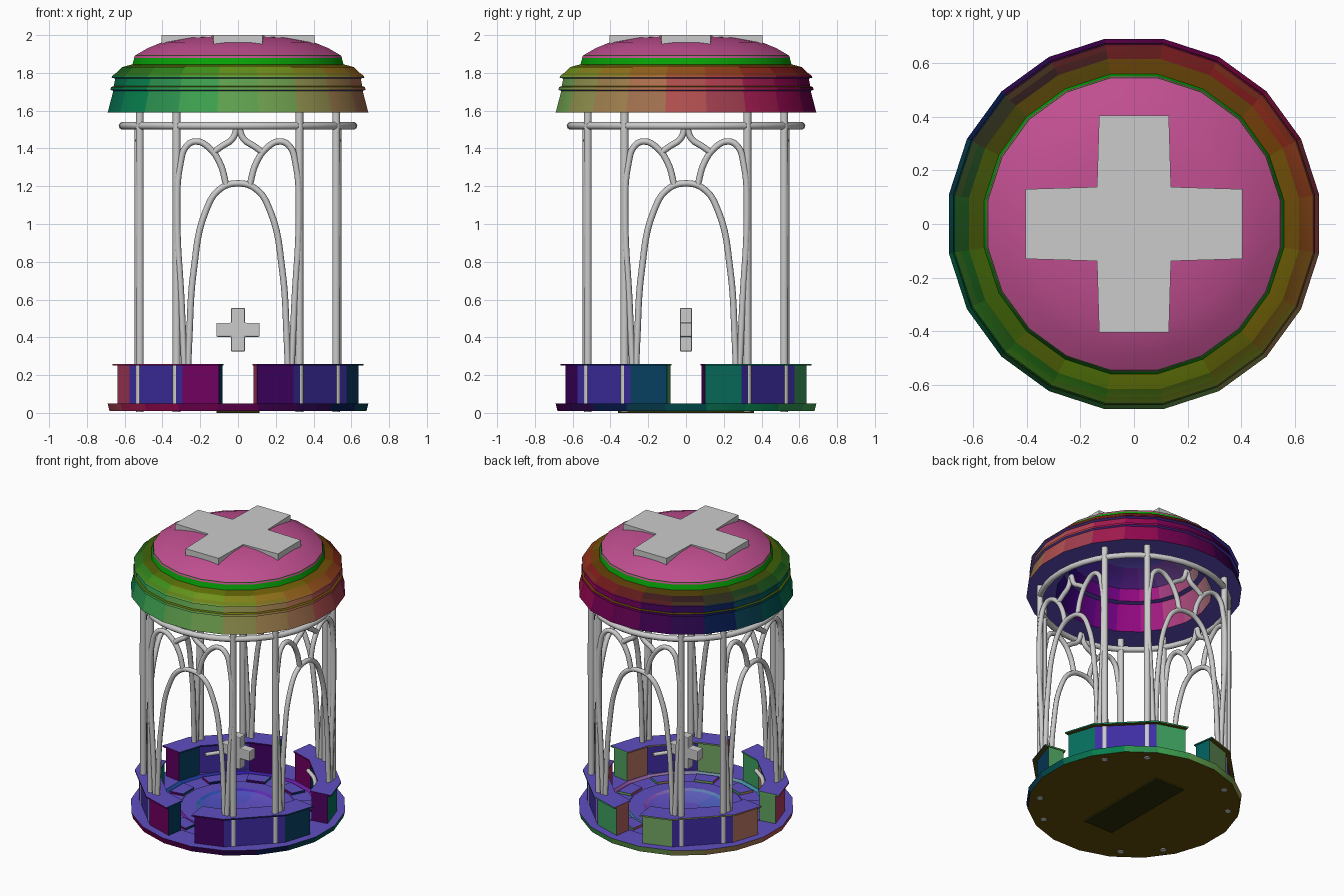
import bpy, bmesh, math
from mathutils import Matrix

if "Cube" in bpy.data.objects:
    bpy.data.objects.remove(bpy.data.objects["Cube"])

N = 20                                  # sides of the round parts
HALF = math.pi / N                      # flat sides face the axes
mats = {}


def material(rgb):
    key = tuple(round(max(0.01, min(1, c)) * 16) / 16 for c in rgb)
    if key not in mats:
        m = bpy.data.materials.new("paint_%d" % len(mats))
        m.diffuse_color = (*[max(c, 0.02) ** 2.2 for c in key], 1)
        m.use_nodes = True
        m.node_tree.nodes["Principled BSDF"].inputs["Base Color"].default_value = m.diffuse_color
        mats[key] = m
    return mats[key]


def paint(ob, rgb=None):
    """One plain colour, or a colour that follows the facing direction."""
    if rgb:
        ob.data.materials.append(material(rgb))
        return
    slots = {}
    for p in ob.data.polygons:
        n = p.normal
        m = material((0.35 - 0.33 * n.x, 0.33 + 0.33 * n.y, 0.4 + 0.35 * n.z))
        if m.name not in slots:
            slots[m.name] = len(slots)
            ob.data.materials.append(m)
        p.material_index = slots[m.name]


def finish(name, bm, smooth=False):
    bmesh.ops.remove_doubles(bm, verts=bm.verts, dist=1e-5)
    bmesh.ops.recalc_face_normals(bm, faces=bm.faces)
    me = bpy.data.meshes.new(name)
    bm.to_mesh(me)
    bm.free()
    ob = bpy.data.objects.new(name, me)
    bpy.context.collection.objects.link(ob)
    if smooth:
        bpy.ops.object.select_all(action='DESELECT')
        ob.select_set(True)
        bpy.context.view_layer.objects.active = ob
        bpy.ops.object.shade_smooth_by_angle(angle=math.radians(25))
    return ob


def lathe(name, profile, smooth=True):
    bm = bmesh.new()
    k = 1 / math.cos(HALF)
    vs = [bm.verts.new((r * k * math.cos(HALF), r * k * math.sin(HALF), z)) for r, z in profile]
    es = [bm.edges.new(p) for p in zip(vs, vs[1:])]
    bmesh.ops.spin(bm, geom=vs + es, axis=(0, 0, 1), cent=(0, 0, 0),
                   angle=2 * math.pi, steps=N, use_duplicate=False)
    return finish(name, bm, smooth)


def prism(name, pts, z0, z1):
    bm = bmesh.new()
    f = bm.faces.new([bm.verts.new((x, y, z0)) for x, y in pts])
    ext = bmesh.ops.extrude_face_region(bm, geom=[f])
    bmesh.ops.translate(bm, vec=(0, 0, z1 - z0),
                        verts=[v for v in ext["geom"] if isinstance(v, bmesh.types.BMVert)])
    return finish(name, bm)


def sector(r0, r1, degs):
    pol = lambda r, a: (r * math.cos(math.radians(a)), r * math.sin(math.radians(a)))
    return [pol(r1, a) for a in degs] + [pol(r0, a) for a in reversed(degs)]


def tubes(name, paths, radius):
    cu = bpy.data.curves.new(name, 'CURVE')
    cu.dimensions = '3D'
    cu.bevel_depth, cu.bevel_resolution, cu.resolution_u = radius, 2, 6
    cu.use_fill_caps = True
    for pts in paths:
        s = cu.splines.new('BEZIER')
        s.bezier_points.add(len(pts) - 1)
        for b, p in zip(s.bezier_points, pts):
            b.co = p
            b.handle_left_type = b.handle_right_type = 'AUTO'
    ob = bpy.data.objects.new(name, cu)
    bpy.context.collection.objects.link(ob)
    return ob


def cross_outline(reach, inner, outer):
    pts = []
    for k in range(4):
        c, s = round(math.cos(k * math.pi / 2)), round(math.sin(k * math.pi / 2))
        for x, y in ((inner, -inner), (reach, -outer), (reach, outer)):
            pts.append((x * c - y * s, x * s + y * c))
    return pts


# Base with sunken floor rings, and the plate under it
paint(lathe("base", [(0, .01), (.68, .01), (.69, .05), (.52, .05), (.505, .035), (.38, .035),
                     (.37, .045), (.27, .045), (.25, .035), (.11, .018), (0, .018)]))
paint(prism("base_plate", [(-.115, -.36), (.115, -.36), (.115, .36), (-.115, .36)], 0, .012),
      (.2, .17, .05))
for i in range(10):
    a = i * 36
    paint(prism("floor_tile", sector(.395, .49, (a - 9, a + 9)), .03, .05))

# Low walls: a flat panel between two posts in each quadrant, with caps
for q in range(4):
    a = q * 90
    paint(prism("wall_panel", sector(.55, .645, (a + 27, a + 63)), .05, .25), (.25, .16, .62))
    for s in (9, 63):
        paint(prism("wall_post", sector(.53, .645, (a + s, a + s + 18)), .05, .25))
    paint(prism("wall_cap", sector(.52, .673, (a + 8.5, a + 27, a + 63, a + 81.5)), .25, .26))
    rail = [(.5 * math.cos(math.radians(a + d)), .5 * math.sin(math.radians(a + d)), .2)
            for d in (30, 45, 60)]
    tubes("wall_rail", [rail], .014)

# Eight poles and the ring that ties them
for x, y in [(.52, .325), (.325, .52)]:
    for sx in (1, -1):
        for sy in (1, -1):
            bpy.ops.mesh.primitive_cylinder_add(vertices=12, radius=.021, depth=1.6,
                                                location=(sx * x, sy * y, .805))
            bpy.context.object.name = "pole"
            bpy.ops.object.shade_smooth_by_angle(angle=math.radians(40))
bpy.ops.mesh.primitive_torus_add(major_radius=.612, minor_radius=.02, major_segments=40,
                                 minor_segments=10, location=(0, 0, 1.52))
bpy.context.object.name = "tie_ring"
bpy.ops.object.shade_smooth_by_angle(angle=math.radians(40))

# Tracery: main arch, two side arches and an ogee tip, on four sides
Y = -.53
main = [(-.27, .06), (-.258, .4), (-.235, .75), (-.17, 1.07), (-.095, 1.185), (0, 1.215),
        (.095, 1.185), (.17, 1.07), (.235, .75), (.258, .4), (.27, .06)]
side = [(-.275, .06), (-.3, .6), (-.322, 1.05), (-.305, 1.32), (-.27, 1.415), (-.22, 1.437),
        (-.155, 1.405), (-.095, 1.32), (-.062, 1.205)]
tip = [(-.13, 1.38), (-.085, 1.412), (-.03, 1.45), (-.003, 1.52)]
flip = lambda pts: [(-x, z) for x, z in pts]
paths = [[(x, Y, z) for x, z in p] for p in (main, side, flip(side), tip, flip(tip))]
arch = tubes("tracery", paths, .017)
for k in range(1, 4):
    ob = bpy.data.objects.new("tracery", arch.data)
    ob.matrix_world = Matrix.Rotation(k * math.pi / 2, 4, 'Z')
    bpy.context.collection.objects.link(ob)

# Roof: stepped skirt with hollow inside, band and dome
paint(lathe("roof_skirt", [(0, 1.94), (.25, 1.92), (.4, 1.85), (.42, 1.77), (.46, 1.77),
                           (.5, 1.59), (.69, 1.59), (.66, 1.705), (.675, 1.71), (.672, 1.725),
                           (.658, 1.73), (.65, 1.77), (.67, 1.775), (.665, 1.785),
                           (.645, 1.80), (.615, 1.83), (.56, 1.845), (.5, 1.85)]))
paint(lathe("roof_band", [(.5, 1.84), (.56, 1.84), (.545, 1.893), (.5, 1.893)]), (.06, .6, .08))
paint(lathe("roof_dome", [(.55, 1.88), (.545, 1.892), (.48, 1.93), (.4, 1.963), (.28, 1.986),
                          (.14, 1.995), (0, 1.997)]), (.72, .34, .56))

# Big cross on the roof and the small one floating inside
prism("roof_cross", cross_outline(.405, .138, .13), 1.945, 2.0)
small = prism("small_cross", cross_outline(.115, .037, .037), -.032, .032)
small.matrix_world = Matrix.Translation((0, 0, .44)) @ Matrix.Rotation(math.pi / 2, 4, 'X')
bev = small.modifiers.new("soft_edges", 'BEVEL')
bev.width, bev.segments = .006, 2
